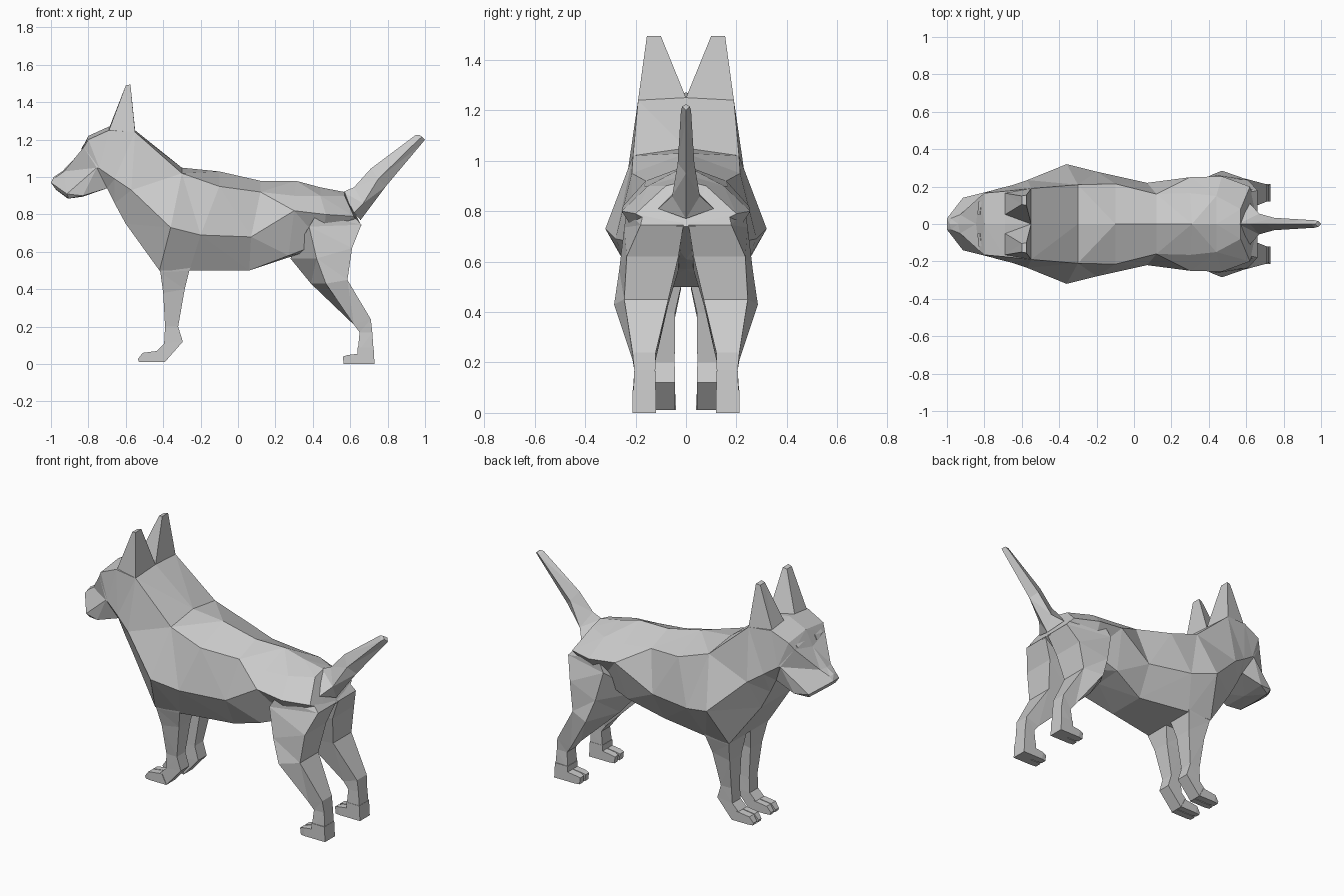
import bpy, bmesh


def loft(name, rings, mirror=False):
    """Skin a row of point rings, cap both ends, optionally mirror across y."""
    bm = bmesh.new()
    for s in ((1, -1) if mirror else (1,)):
        vs = [[bm.verts.new((x, s * y, z)) for x, y, z in r] for r in rings]
        n = len(vs[0])
        for a, b in zip(vs, vs[1:]):
            for i in range(n):
                j = (i + 1) % n
                bm.faces.new((a[i], a[j], b[j], b[i]))
        bm.faces.new(vs[0])
        bm.faces.new(vs[-1])
    bmesh.ops.recalc_face_normals(bm, faces=bm.faces)
    # split bent quads the same way on both sides
    bmesh.ops.triangulate(bm, faces=bm.faces, quad_method='SHORT_EDGE')
    me = bpy.data.meshes.new(name)
    bm.to_mesh(me)
    bm.free()
    ob = bpy.data.objects.new(name, me)
    bpy.context.collection.objects.link(ob)
    return ob


def section(top, upper, wide, low, bottom):
    """Symmetric body section from its half outline."""
    half = [upper, wide, low]
    return ([(top[0], 0, top[1])] + half + [(bottom[0], 0, bottom[1])]
            + [(x, -y, z) for x, y, z in reversed(half)])


def limb(xf, zf, xb, zb, yi, yo, xo=None, yb=None):
    """Four-sided limb section: front/back edge, inner/outer y."""
    return [(xf, yi, zf), (xf if xo is None else xo, yo, zf),
            (xb, yo if yb is None else yb, zb), (xb, yi, zb)]


# neck section shared by head and torso
neck = section((-.55, 1.25), (-.55, .19, 1.24), (-.57, .235, .93), (-.60, .14, .75), (-.60, .75))

# head: nose, muzzle, stop, brow, ear line, neck
loft("head", [
    section((-.985, 1.0), (-.98, .03, .995), (-1.0, .03, .97), (-.975, .035, .935), (-.97, .93)),
    section((-.94, 1.03), (-.93, .05, 1.03), (-.915, .14, .91), (-.905, .12, .885), (-.91, .885)),
    section((-.845, 1.13), (-.825, .145, 1.16), (-.755, .18, 1.05), (-.83, .155, .90), (-.83, .895)),
    section((-.80, 1.22), (-.80, .165, 1.20), (-.74, .185, 1.045), (-.70, .14, .94), (-.70, .94)),
    section((-.69, 1.27), (-.69, .175, 1.25), (-.66, .205, .99), (-.66, .14, .86), (-.66, .86)),
    neck])

# torso: neck, shoulder, ribs, waist, loin, hip, rump
loft("torso", [
    neck,
    section((-.30, 1.05), (-.30, .21, 1.02), (-.36, .32, .73), (-.42, .19, .50), (-.42, .50)),
    section((-.10, 1.03), (-.10, .215, .95), (-.20, .28, .69), (-.26, .18, .50), (-.26, .50)),
    section((.12, .98), (.12, .16, .92), (.07, .22, .68), (.06, .12, .50), (.06, .50)),
    section((.31, .98), (.30, .165, .90), (.30, .25, .82), (.27, .17, .58), (.27, .57)),
    section((.44, .945), (.44, .15, .90), (.47, .255, .80), (.45, .16, .65), (.45, .61)),
    section((.57, .92), (.57, .08, .90), (.62, .20, .79), (.655, .10, .74), (.66, .74))])

# ears
loft("ears", [
    [(-.69, .05, 1.26), (-.69, .165, 1.25), (-.55, .19, 1.24), (-.55, .0, 1.25)],
    [(-.60, .105, 1.49), (-.60, .15, 1.49), (-.575, .155, 1.495), (-.575, .10, 1.495)]], True)

# eyes: thin slanted slits
loft("eyes", [
    [(-.838, .05, 1.15), (-.825, .05, 1.175), (-.79, .05, 1.15)],
    [(-.83, .12, 1.165), (-.815, .12, 1.18), (-.78, .12, 1.15)]], True)

# tail
loft("tail", [
    [(.56, 0, .92), (.62, .11, .81), (.655, 0, .77), (.62, -.11, .81)],
    [(.62, 0, .945), (.67, .055, .86), (.685, 0, .81), (.67, -.055, .86)],
    [(.71, 0, 1.045), (.75, .033, .99), (.79, 0, .95), (.75, -.033, .99)],
    [(.95, 0, 1.225), (.965, .02, 1.20), (.975, 0, 1.17), (.965, -.02, 1.20)],
    [(.97, 0, 1.225), (.985, .015, 1.215), (1.0, 0, 1.20), (.985, -.015, 1.215)]])

# front legs
loft("front_legs", [
    limb(-.44, .60, -.22, .62, .02, .21),
    limb(-.415, .49, -.26, .50, .02, .185),
    limb(-.40, .38, -.285, .40, .043, .155),
    limb(-.39, .20, -.32, .20, .045, .125),
    limb(-.395, .11, -.295, .12, .043, .123),
    limb(-.45, .055, -.39, .012, .043, .123)], True)

# hind legs: hip, thigh, knee, hock, heel
loft("hind_legs", [
    limb(.42, .80, .62, .79, .02, .235, yb=.17),
    limb(.38, .735, .66, .745, .01, .245, yb=.18),
    limb(.28, .565, .61, .62, .03, .265, xo=.42, yb=.235),
    limb(.39, .43, .585, .45, .07, .285, xo=.47, yb=.245),
    limb(.62, .21, .71, .24, .12, .212),
    limb(.65, .17, .718, .17, .122, .205),
    limb(.64, .065, .73, .0, .12, .212)], True)

# two toes on each paw
for name, x, z, y0, y1 in (("front_toes", -.44, .012, .04, .126), ("hind_toes", .655, .0, .119, .213)):
    w = (y1 - y0) / 2
    back = .05 if x < 0 else .074
    for k in range(2):
        a, b = y0 + k * w, y0 + (k + 1) * w - (.005 if k == 0 else 0)
        loft(f"{name}_{k + 1}", [
            limb(x + .02, z + .06, x + back, z, a, b),
            limb(x - .07, z + .048, x - .06, z, a, b),
            limb(x - .095, z + (.015 if x < 0 else .04), x - .09, z, a + .005, b - .005)], True)
    # sole closing the space under the hind heel
    if x > 0:
        loft("hind_heels", [limb(x - .015, z + .09, x + .07, z + .09, y0, y1),
                            limb(x - .015, z, x + .075, z, y0, y1)], True)
